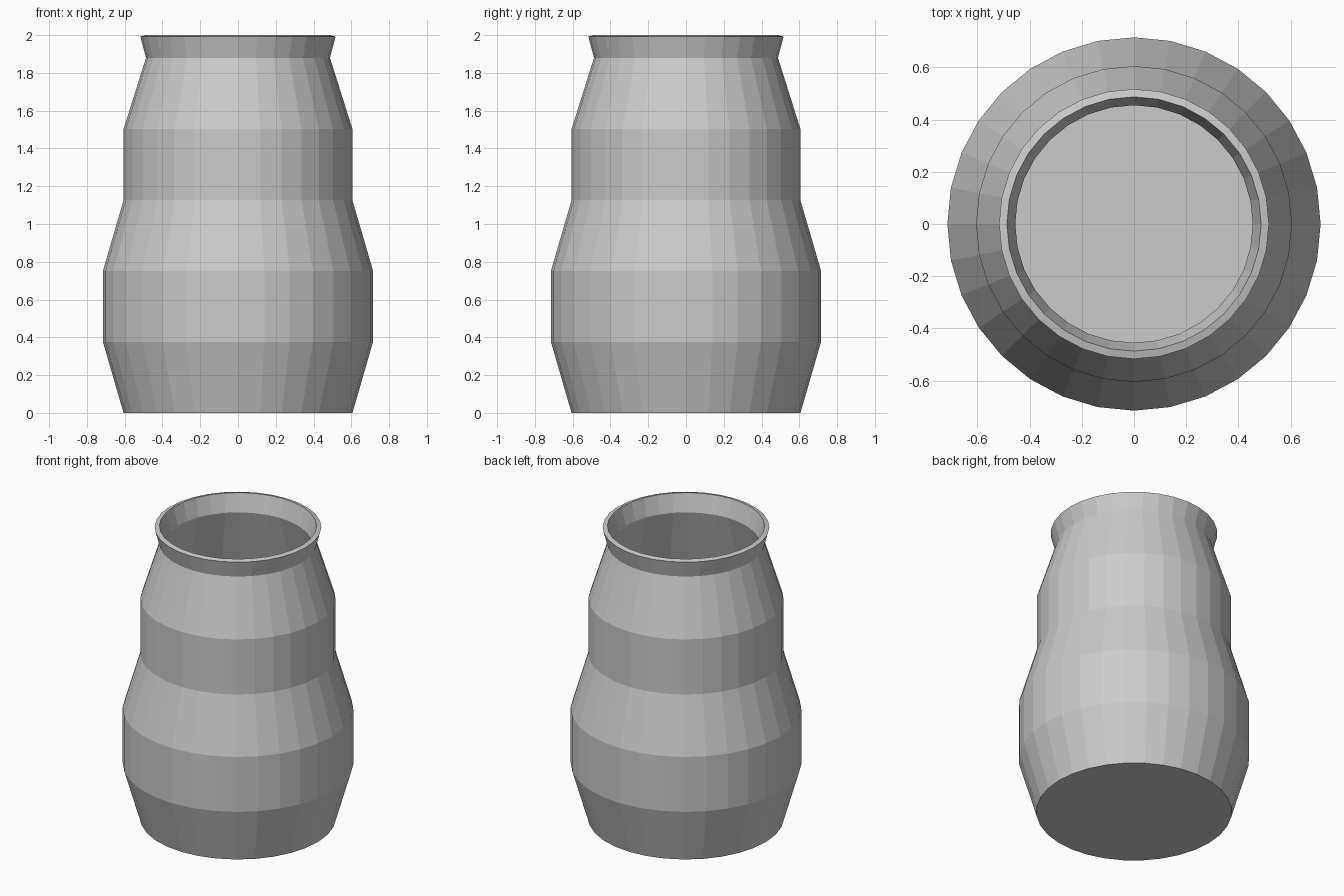
import bpy, bmesh, math

if "Cube" in bpy.data.objects:
    bpy.data.objects.remove(bpy.data.objects["Cube"])

SIDES = 32

# Profile (radius, height): up the outside, over the rim, down the inside
PROFILE = [
    (0.606, 0.0), (0.715, 0.376), (0.715, 0.752), (0.605, 1.128),
    (0.605, 1.504), (0.487, 1.88), (0.517, 1.992),
    (0.487, 2.0), (0.455, 1.88), (0.574, 1.5), (0.574, 1.123),
    (0.684, 0.747), (0.684, 0.38), (0.583, 0.03),
]


def lathe(name, profile, sides):
    bm = bmesh.new()
    rings = []
    for r, z in profile:
        rings.append([bm.verts.new((r * math.cos(2 * math.pi * i / sides),
                                    r * math.sin(2 * math.pi * i / sides), z))
                      for i in range(sides)])
    # Walls
    for a, b in zip(rings, rings[1:]):
        for i in range(sides):
            j = (i + 1) % sides
            bm.faces.new((a[i], a[j], b[j], b[i]))
    # Underside and inner floor
    bm.faces.new(rings[0][::-1])
    bm.faces.new(rings[-1])
    bmesh.ops.recalc_face_normals(bm, faces=bm.faces)
    mesh = bpy.data.meshes.new(name)
    bm.to_mesh(mesh)
    bm.free()
    obj = bpy.data.objects.new(name, mesh)
    bpy.context.collection.objects.link(obj)
    return obj


# Hollow faceted jar
lathe("jar", PROFILE, SIDES)
